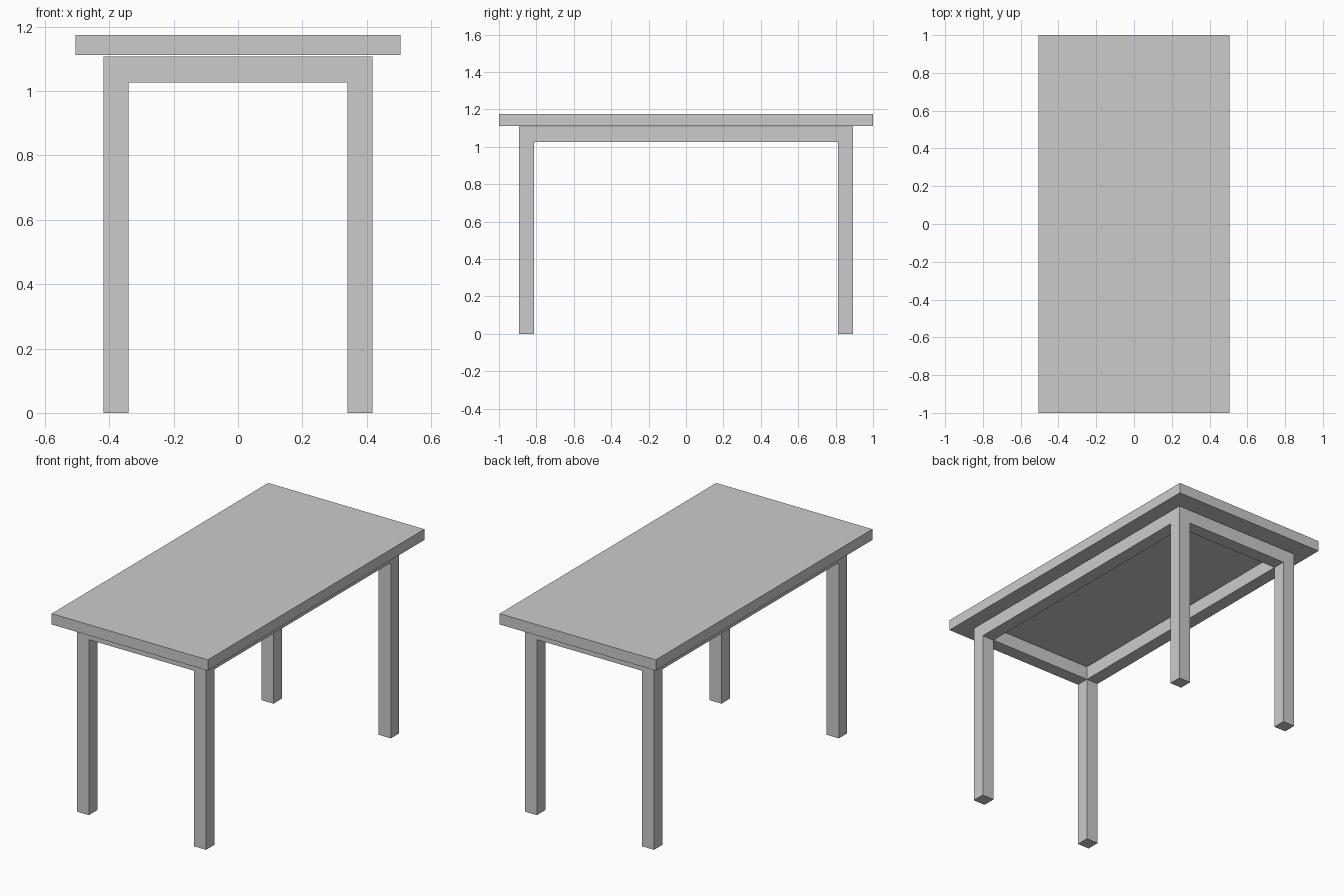
import bpy, bmesh

if "Cube" in bpy.data.objects:
    bpy.data.objects.remove(bpy.data.objects["Cube"])

LEG_OUT_X, LEG_OUT_Y = 0.418, 0.892   # outer faces of the frame
LEG = 0.078                           # leg and rail thickness
RAIL_BOTTOM, FRAME_TOP = 1.026, 1.107
TOP_BOTTOM, TOP_TOP = 1.112, 1.175    # thin shadow gap below the slab


def add_object(name, bm):
    bmesh.ops.recalc_face_normals(bm, faces=bm.faces)
    mesh = bpy.data.meshes.new(name)
    bm.to_mesh(mesh)
    bm.free()
    obj = bpy.data.objects.new(name, mesh)
    bpy.context.collection.objects.link(obj)
    return obj


# Table top slab
bm = bmesh.new()
bmesh.ops.create_cube(bm, size=1)
bmesh.ops.scale(bm, vec=(1.01, 2.0, TOP_TOP - TOP_BOTTOM), verts=bm.verts)
bmesh.ops.translate(bm, vec=(0, 0, (TOP_TOP + TOP_BOTTOM) / 2), verts=bm.verts)
add_object("table_top", bm)

# Frame: a flat ring of rail and corner cells, seen in plan
bm = bmesh.new()
xs = [-LEG_OUT_X, LEG - LEG_OUT_X, LEG_OUT_X - LEG, LEG_OUT_X]
ys = [-LEG_OUT_Y, LEG - LEG_OUT_Y, LEG_OUT_Y - LEG, LEG_OUT_Y]
grid = [[bm.verts.new((x, y, RAIL_BOTTOM)) for y in ys] for x in xs]
ring, corners = [], []
for i in range(3):
    for j in range(3):
        if i == 1 and j == 1:
            continue
        face = bm.faces.new((grid[i][j], grid[i][j + 1],
                             grid[i + 1][j + 1], grid[i + 1][j]))
        ring.append(face)
        if i != 1 and j != 1:
            corners.append(face)

# Rails: raise the ring to the top of the frame
raised = bmesh.ops.extrude_face_region(bm, geom=ring)["geom"]
bmesh.ops.translate(bm, vec=(0, 0, FRAME_TOP - RAIL_BOTTOM),
                    verts=[g for g in raised if isinstance(g, bmesh.types.BMVert)])

# Legs: pull the corner cells down to the floor
feet = bmesh.ops.extrude_discrete_faces(bm, faces=corners)["faces"]
bmesh.ops.translate(bm, vec=(0, 0, -RAIL_BOTTOM),
                    verts=list({v for f in feet for v in f.verts}))
bmesh.ops.remove_doubles(bm, verts=bm.verts, dist=1e-5)
add_object("legs_and_rails", bm)
